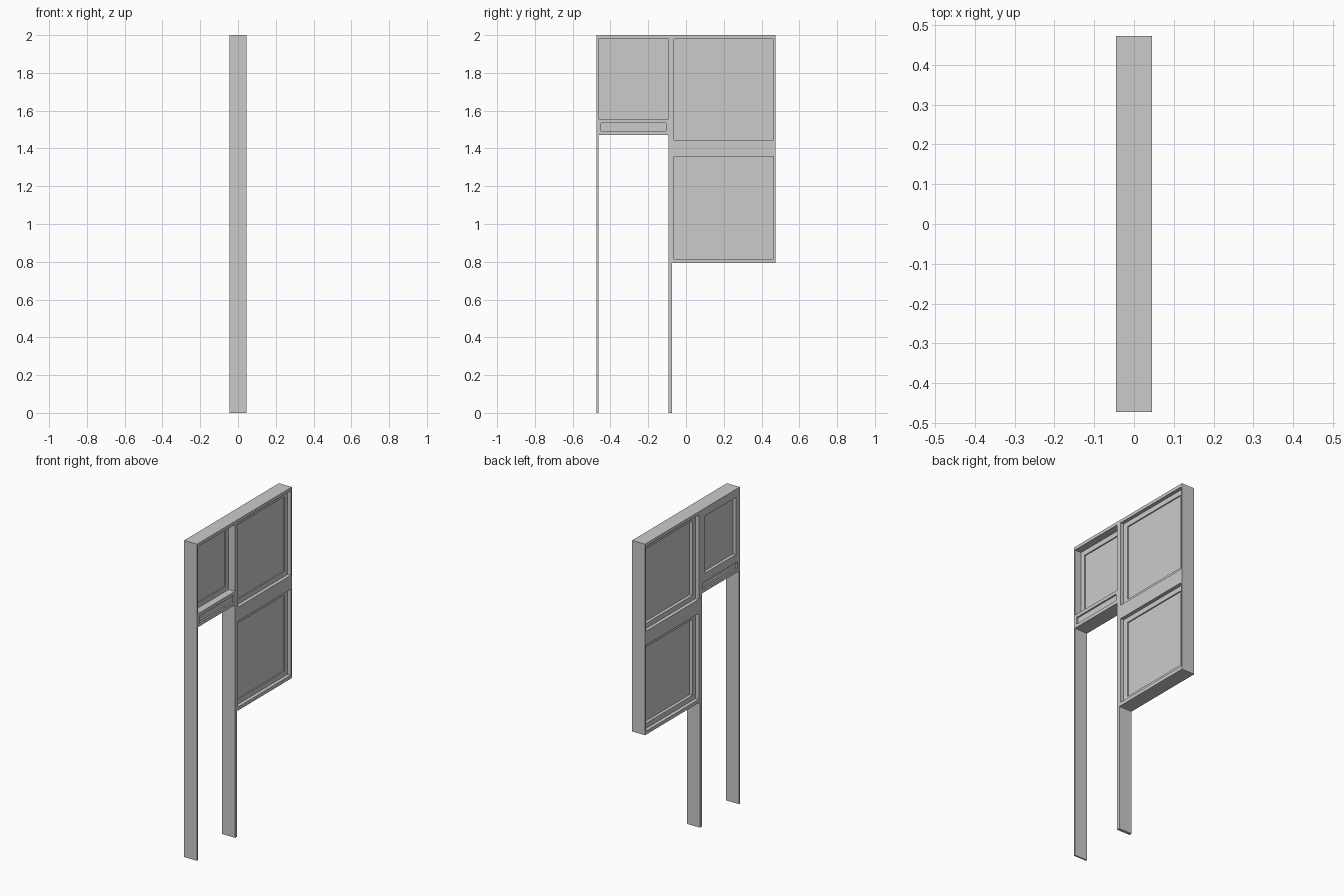
import bpy

cube = bpy.data.objects.get("Cube")
if cube:
    bpy.data.objects.remove(cube, do_unlink=True)

grey = bpy.data.materials.new("plain grey")
grey.use_nodes = True
COLOUR = (0.6, 0.6, 0.6, 1)
grey.diffuse_color = COLOUR
grey.node_tree.nodes["Principled BSDF"].inputs["Base Color"].default_value = COLOUR

HALF = 0.045                    # half the frame depth
FULL = (-HALF, HALF)


def box(name, x, y, z):
    """Box from (low, high) ranges."""
    verts = [(a, b, c) for a in x for b in y for c in z]
    faces = [(0, 1, 3, 2), (4, 6, 7, 5), (0, 4, 5, 1),
             (2, 3, 7, 6), (0, 2, 6, 4), (1, 5, 7, 3)]
    mesh = bpy.data.meshes.new(name)
    mesh.from_pydata(verts, [], faces)
    mesh.materials.append(grey)
    obj = bpy.data.objects.new(name, mesh)
    bpy.context.collection.objects.link(obj)
    return obj


def cut(obj, x, y, z):
    """Cut a box-shaped opening out of an object."""
    cutter = box("opening_cutter", x, y, z)
    cutter.hide_render = True
    mod = obj.modifiers.new("opening", 'BOOLEAN')
    mod.operation = 'DIFFERENCE'
    mod.solver = 'EXACT'
    mod.object = cutter
    bpy.context.view_layer.objects.active = obj
    bpy.ops.object.modifier_apply(modifier=mod.name)
    bpy.data.objects.remove(cutter, do_unlink=True)


def window(name, front, y, z, border=0.031):
    """Sash with a pane; front is the x of its +x face."""
    back = front - HALF
    inner_y = (y[0] + border, y[1] - border)
    inner_z = (z[0] + border, z[1] - border)
    sash = box(name + "_sash", (back, front), y, z)
    cut(sash, (back - 0.1, front + 0.1), inner_y, inner_z)
    box(name + "_pane", (back + 0.02, front - 0.0075), inner_y, inner_z)


# Door posts, head and transom rail
OUTER, LEFT, RIGHT, SEAM, END = -0.473, -0.464, -0.093, -0.075, 0.473
box("outer_post", FULL, (OUTER, LEFT), (0, 2))
box("inner_post", FULL, (RIGHT, SEAM), (0, 2))
box("door_head", FULL, (LEFT, RIGHT), (1.98, 2))
rail = box("transom_rail", FULL, (LEFT, RIGHT), (1.472, 1.557))
for side in (-1, 1):
    groove = sorted((side * (HALF - 0.01), side * 0.1))
    cut(rail, groove, (-0.45, -0.106), (1.493, 1.536))

# Side window frame with two openings
OPEN_Y = (-0.063, 0.463)
UPPER, LOWER = (1.446, 1.98), (0.815, 1.358)
frame = box("window_frame", FULL, (SEAM, END), (0.793, 2))
for opening in (UPPER, LOWER):
    cut(frame, (-0.1, 0.1), OPEN_Y, opening)

# Sashes and panes
window("transom_window", 0, (LEFT, RIGHT), (1.557, 1.98))
window("upper_window", HALF / 2, OPEN_Y, UPPER)
window("lower_window", HALF / 2, OPEN_Y, LOWER)
